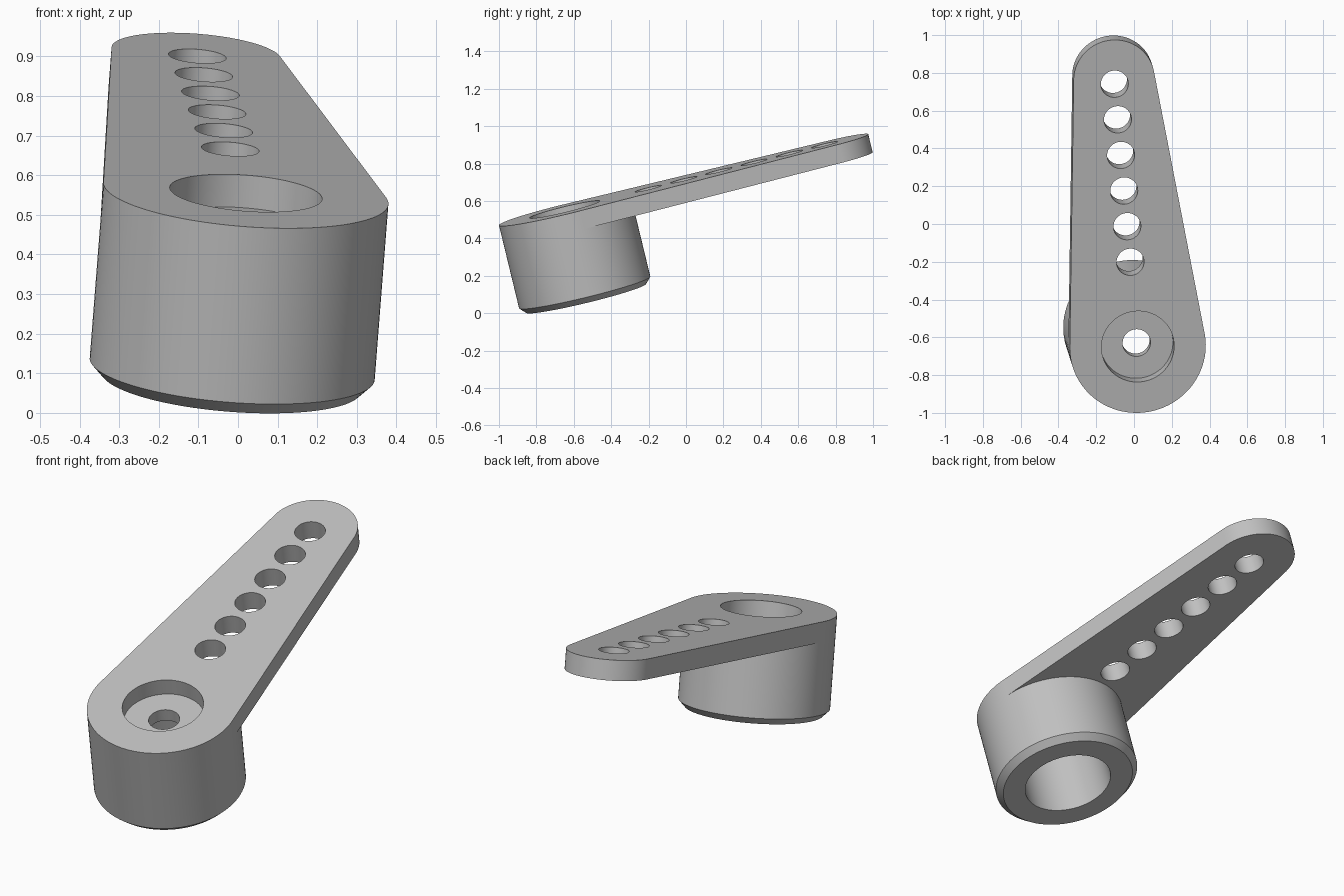
import bpy, bmesh, math
from mathutils import Vector, Matrix

cube = bpy.data.objects.get("Cube")
if cube:
    bpy.data.objects.remove(cube, do_unlink=True)

SEGMENTS = 96
HUB_R, TIP_R, ARM_LEN, ARM_THICK = 0.361, 0.215, 1.463, 0.1

grey = bpy.data.materials.new("plain_grey")
grey.use_nodes = True
colour = (0.53, 0.53, 0.53, 1)
grey.diffuse_color = colour
grey.node_tree.nodes["Principled BSDF"].inputs["Base Color"].default_value = colour


def loft(name, rings):
    """Solid skinned through rings of equal length, listed bottom to top."""
    bm = bmesh.new()
    loops = [[bm.verts.new(p) for p in ring] for ring in rings]
    count = len(loops[0])
    for low, high in zip(loops, loops[1:]):
        for i in range(count):
            j = (i + 1) % count
            bm.faces.new((low[i], low[j], high[j], high[i]))
    bm.faces.new(loops[0][::-1])
    bm.faces.new(loops[-1])
    mesh = bpy.data.meshes.new(name)
    bm.to_mesh(mesh)
    bm.free()
    mesh.materials.append(grey)
    obj = bpy.data.objects.new(name, mesh)
    bpy.context.collection.objects.link(obj)
    return obj


def circle(radius, z, y=0):
    angles = [math.tau * i / SEGMENTS for i in range(SEGMENTS)]
    return [(radius * math.cos(a), y + radius * math.sin(a), z) for a in angles]


def outline(z):
    """Tapered arm outline: hub arc and tip arc joined by tangents."""
    limit = (HUB_R - TIP_R) / ARM_LEN
    hub, tip = circle(HUB_R, z), circle(TIP_R, z, ARM_LEN)
    return [t if h[1] / HUB_R > limit else h for h, t in zip(hub, tip)]


def combine(target, other, operation):
    mod = target.modifiers.new(operation.lower(), "BOOLEAN")
    mod.operation, mod.solver, mod.object = operation, "EXACT", other
    bpy.context.view_layer.objects.active = target
    bpy.ops.object.modifier_apply(modifier=mod.name)
    bpy.data.objects.remove(other, do_unlink=True)


def drill(target, radius, bottom, top, y=0):
    cutter = loft("cutter", [circle(radius, bottom, y), circle(radius, top, y)])
    cutter.hide_render = True
    combine(target, cutter, "DIFFERENCE")


# Arm plate joined to the hub with its chamfered foot
lever = loft("lever_arm", [outline(-ARM_THICK), outline(0)])
hub = loft("hub", [circle(0.33, -0.49), circle(HUB_R, -0.458), circle(HUB_R, 0)])
combine(lever, hub, "UNION")

# Screw recess, screw hole and wide bore underneath
drill(lever, 0.193, -0.085, 0.1)
drill(lever, 0.218, -0.6, -0.15)
drill(lever, 0.074, -0.3, 0.1)

# Row of linkage holes
for i in range(6):
    drill(lever, 0.073, -0.2, 0.1, 0.463 + 0.195 * i)

# Tilt the finished part into its resting pose
up = Vector((0.078, -0.242, 1)).normalized()
along = Vector((-0.125, 1.4155, 0.352))
along = (along - up * along.dot(up)).normalized()
side = along.cross(up)
pose = Matrix((side, along, up)).transposed().to_4x4()
lever.data.transform(Matrix.Translation((0.02, -0.649, 0.555)) @ pose)

# Smooth walls with crisp rims
bpy.ops.object.select_all(action="DESELECT")
lever.select_set(True)
bpy.context.view_layer.objects.active = lever
bpy.ops.object.shade_smooth_by_angle(angle=math.radians(30))
